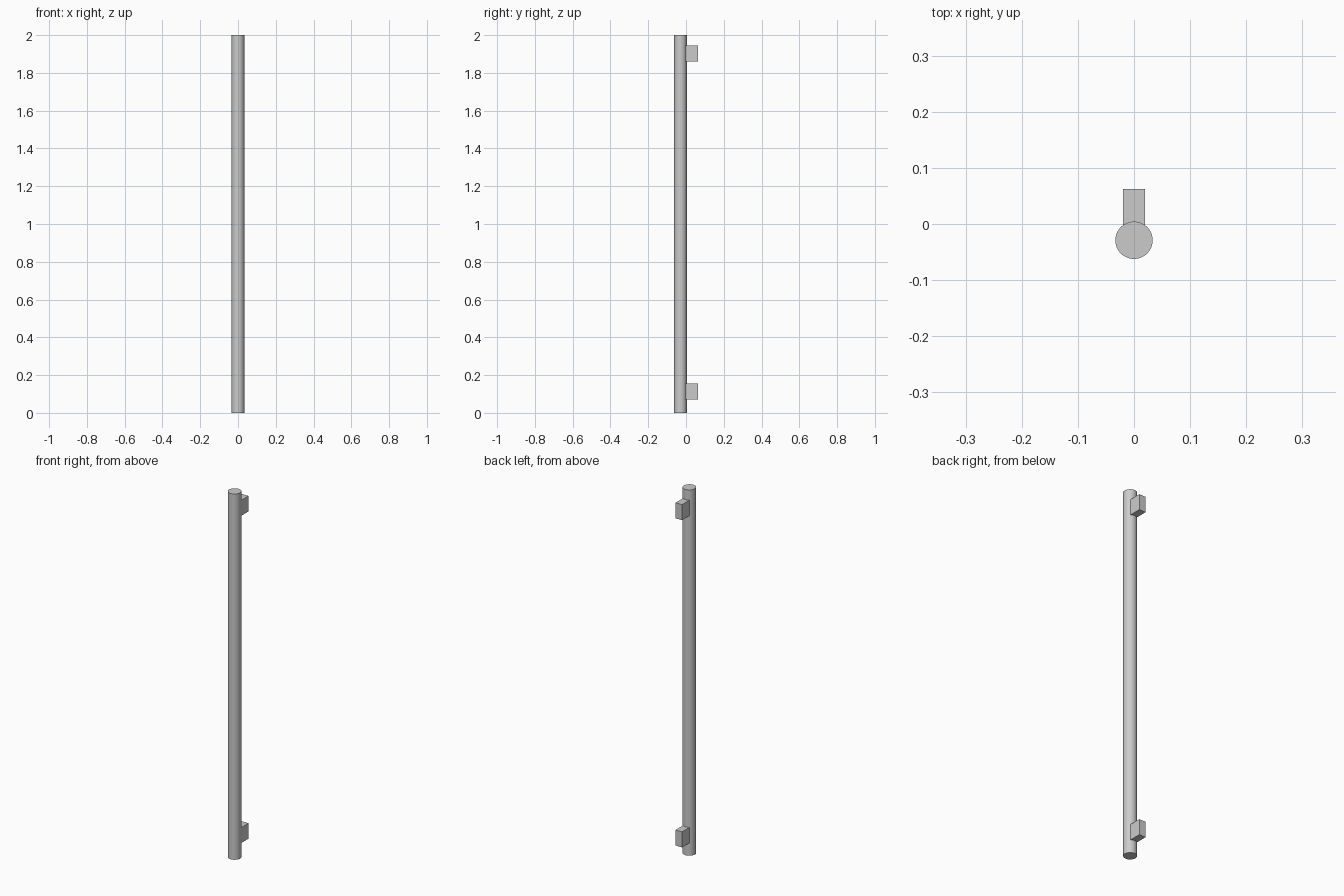
import bpy
import math

if "Cube" in bpy.data.objects:
    bpy.data.objects.remove(bpy.data.objects["Cube"])

R = 0.0333          # pole radius
POLE_Y = -0.0290    # pole axis
BACK_Y = 0.0625     # rear face of the brackets

# Long round pole
bpy.ops.mesh.primitive_cylinder_add(vertices=48, radius=R, depth=2, location=(0, POLE_Y, 1))
pole = bpy.context.object
pole.name = "pole"
bpy.ops.object.shade_smooth_by_angle(angle=math.radians(30))


def bracket(name, z0, z1):
    """Mounting block set slightly into the rear of the pole."""
    front = -0.003
    bpy.ops.mesh.primitive_cube_add(size=1, location=(0, (front + BACK_Y) / 2, (z0 + z1) / 2))
    ob = bpy.context.object
    ob.name = name
    ob.scale = (0.039, BACK_Y - front, z1 - z0)
    bpy.ops.object.transform_apply(location=False, rotation=False, scale=True)


# Two rear mounting blocks
bracket("lower_bracket", 0.07, 0.155)
bracket("upper_bracket", 1.859, 1.944)
